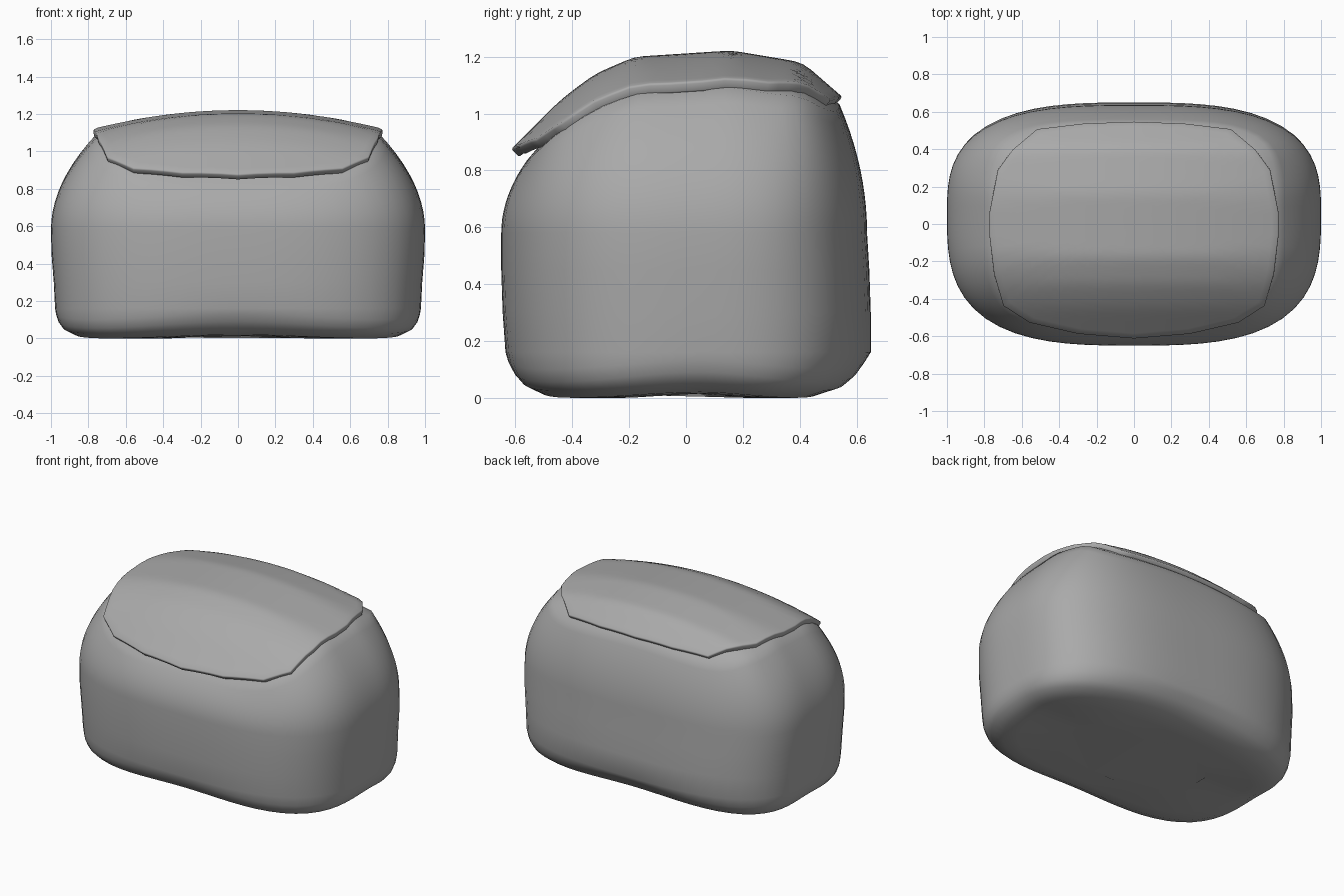
import bpy, bmesh, math

cube = bpy.data.objects.get("Cube")
if cube:
    bpy.data.objects.remove(cube, do_unlink=True)

grey = bpy.data.materials.new("mid_grey")
grey.use_nodes = True
colour = (0.4, 0.4, 0.4, 1)
grey.diffuse_color = colour
grey.node_tree.nodes["Principled BSDF"].inputs["Base Color"].default_value = colour

SEGMENTS = 72
CENTRE_Y = 0.05

# Ridge line of the flap, as (y, z)
RIDGE = [(-0.62, 0.87), (-0.54, 0.95), (-0.44, 1.05), (-0.32, 1.14), (-0.18, 1.2),
         (0.16, 1.222), (0.41, 1.18), (0.56, 1.05)]
# Right half of the flap outline, from back to front
OUTLINE = [(0, 0.55), (0.27, 0.54), (0.52, 0.51), (0.65, 0.4), (0.73, 0.29), (0.775, 0.06),
           (0.775, -0.06), (0.75, -0.27), (0.7, -0.44), (0.56, -0.53), (0.3, -0.59), (0, -0.615)]


def ridge(y):
    for (y0, z0), (y1, z1) in zip(RIDGE, RIDGE[1:]):
        if y <= y1 or y1 == RIDGE[-1][0]:
            return z0 + (z1 - z0) * (y - y0) / (y1 - y0)


def flap_height(x, y):
    soft = (ridge(y - 0.03) + 2 * ridge(y) + ridge(y + 0.03)) / 4
    return soft - 0.1 * (x / 0.775) ** 2


def seat_height(x, y):
    """Body top just under the flap, with a finger recess at the front."""
    recess = 0.06 * max(0, 1 - (x / 0.65) ** 2) * min(1, max(0, (-y - 0.25) / 0.3))
    return flap_height(x, y) - 0.035 - recess


def loop(half_x, front, back, power):
    """Rounded rectangle with separate front and back depths."""
    points = []
    for i in range(SEGMENTS):
        t = math.tau * i / SEGMENTS
        c, s = math.cos(t), math.sin(t)
        r = (abs(c) ** power + abs(s) ** power) ** (-1 / power)
        depth = back - CENTRE_Y if s > 0 else CENTRE_Y - front
        points.append((half_x * r * c, CENTRE_Y + depth * r * s))
    return points


def loft(name, rings, cap_start):
    """Skin a list of point rings, closing the last one to a single point."""
    bm = bmesh.new()
    rows = [[bm.verts.new(p) for p in ring] for ring in rings]
    for low, high in zip(rows, rows[1:]):
        n = len(low)
        for i in range(n):
            j = (i + 1) % n
            bm.faces.new((low[i], low[j], high[j], high[i]))
    if cap_start:
        bm.faces.new(rows[0][::-1])
    bm.faces.new(rows[-1])
    bmesh.ops.recalc_face_normals(bm, faces=bm.faces)
    mesh = bpy.data.meshes.new(name)
    bm.to_mesh(mesh)
    bm.free()
    obj = bpy.data.objects.new(name, mesh)
    bpy.context.collection.objects.link(obj)
    mesh.materials.append(grey)
    bpy.ops.object.select_all(action="DESELECT")
    obj.select_set(True)
    bpy.context.view_layer.objects.active = obj
    return obj


# Body walls: height, half width, front, back, lift between the corners
WALLS = [(0, 0.5, -0.3, 0.25, 0.015), (0, 0.78, -0.44, 0.38, 0.015),
         (0.0, 0.87, -0.51, 0.47, 0.02), (0.025, 0.935, -0.575, 0.56, 0.03),
         (0.055, 0.96, -0.605, 0.6, 0.035), (0.1, 0.973, -0.626, 0.63, 0.03),
         (0.16, 0.978, -0.635, 0.65, 0), (0.3, 0.985, -0.645, 0.65, 0),
         (0.45, 0.997, -0.65, 0.645, 0)]
rings = []
for z, half_x, front, back, lift in WALLS:
    ring = []
    for i, (x, y) in enumerate(loop(half_x, front, back, 3)):
        arch = math.cos(2 * math.tau * i / SEGMENTS) ** 2
        ring.append((x, y, z + lift * arch))
    rings.append(ring)

# Shoulder curving in from the walls to the seat of the flap
wall = loop(1, -0.65, 0.637, 3)
rim = loop(0.76, -0.56, 0.54, 4.3)
STEPS = 10
for k in range(STEPS + 1):
    v = k / STEPS
    ring = []
    for (wx, wy), (rx, ry) in zip(wall, rim):
        b = v * v
        top = seat_height(rx, ry)
        ring.append((wx + (rx - wx) * b, wy + (ry - wy) * b, 0.58 + (top - 0.58) * v))
    rings.append(ring)
for scale in (0.85, 0.65, 0.4, 0.15):
    flat = [(x * scale, CENTRE_Y + (y - CENTRE_Y) * scale) for x, y in rim]
    rings.append([(x, y, seat_height(x, y)) for x, y in flat])
loft("body", rings, True)
bpy.ops.object.shade_smooth_by_angle(angle=math.radians(50))

# Flap: concentric copies of the outline draped over the ridge line
outline = OUTLINE + [(-x, y) for x, y in OUTLINE[-2:0:-1]]
edge = []
for (x0, y0), (x1, y1) in zip(outline, outline[1:] + outline[:1]):
    for f in (0, 1 / 3, 2 / 3):
        edge.append((x0 + (x1 - x0) * f, y0 + (y1 - y0) * f))
drape = []
for k in range(20, 0, -1):
    s = k / 20
    drape.append([(x * s, y * s, flap_height(x * s, y * s)) for x, y in edge])
flap = loft("top_flap", drape, False)
if flap.data.polygons[-1].normal.z < 0:
    flap.data.flip_normals()
shell = flap.modifiers.new("thickness", "SOLIDIFY")
shell.thickness = 0.04
shell.offset = -1
rounding = flap.modifiers.new("soft_edge", "BEVEL")
rounding.width = 0.008
rounding.segments = 2
rounding.limit_method = "ANGLE"
rounding.angle_limit = math.radians(50)
bpy.ops.object.shade_smooth_by_angle(angle=math.radians(50))
